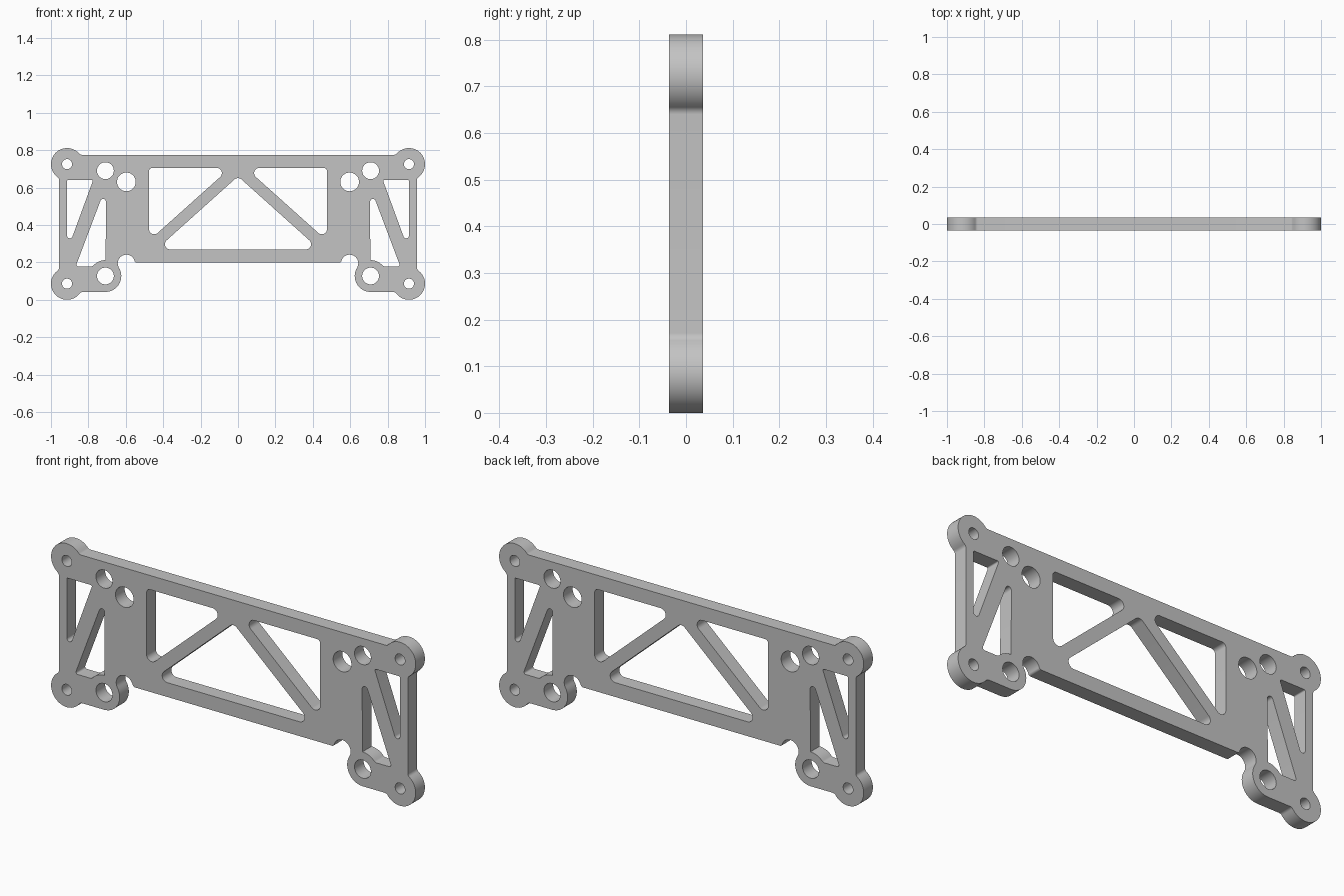
import bpy
import math
from mathutils import Vector

cube = bpy.data.objects.get("Cube")
if cube:
    bpy.data.objects.remove(cube, do_unlink=True)

HALF_THICK = 0.036
TOP, BOTTOM, SIDE, FOOT = 0.775, 0.198, 0.957, 0.042
BOSS_R, LUG_R, BLEND = 0.086, 0.085, 0.02


def polar(c, r, deg):
    a = math.radians(deg)
    return Vector((c[0] + r * math.cos(a), c[1] + r * math.sin(a)))


def arc(c, r, start, end):
    n = max(2, math.ceil(abs(end - start) / 7.5))
    return [polar(c, r, start + (end - start) * i / n) for i in range(n + 1)]


def circle(c, r):
    return arc(c, r, 0, 360)[:-1]


def blend_angle(d, big, r):
    """Angle from an edge's normal to the centre of the fillet joining edge and circle."""
    return math.degrees(math.acos((d + r) / (big + r)))


def rounded(corners):
    """Closed polygon from (x, z, radius) corners."""
    out = []
    for i, (x, z, r) in enumerate(corners):
        p = Vector((x, z))
        if r == 0:
            out.append(p)
            continue
        u = (Vector(corners[i - 1][:2]) - p).normalized()
        v = (Vector(corners[(i + 1) % len(corners)][:2]) - p).normalized()
        half = u.angle(v) / 2
        c = p + (u + v).normalized() * (r / math.sin(half))
        t = r / math.tan(half)
        s, e = p + u * t - c, p + v * t - c
        a0 = math.degrees(math.atan2(s.y, s.x))
        a1 = math.degrees(math.atan2(e.y, e.x))
        out += arc(c, r, a0, a0 + (a1 - a0 + 180) % 360 - 180)
    return out


def corner_boss(c, n1, d1, n2, d2):
    """Round ear between two edges, with a fillet at each end."""
    s = n1 + blend_angle(d1, BOSS_R, BLEND)
    e = n2 - blend_angle(d2, BOSS_R, BLEND)
    reach = BOSS_R + BLEND
    return (arc(polar(c, reach, s), BLEND, n1 + 180, s + 180)
            + arc(c, BOSS_R, s, e)[1:]
            + arc(polar(c, reach, e), BLEND, e + 180, n2 + 180)[1:])


def mirrored(pts):
    return [Vector((-p.x, p.y)) for p in reversed(pts)]


# Outline of one half, clockwise from the top edge
upper, lower = (0.914, 0.725), (0.914, 0.086)
lug, notch = (0.709, 0.127), (0.597, 0.195)
outline = corner_boss(upper, 90, TOP - upper[1], 0, SIDE - upper[0])
outline += corner_boss(lower, 0, SIDE - lower[0], -90, lower[1] - FOOT)

# Lower lug running into the round notch, then onto the bottom edge
to_notch = Vector(notch) - Vector(lug)
notch_r = to_notch.length - LUG_R
turn = math.degrees(math.atan2(to_notch.y, to_notch.x))
lip = 0.012
end = 90 + blend_angle(BOTTOM - notch[1], notch_r, lip)
outline += arc(lug, LUG_R, -90, turn - 360)
outline += arc(notch, notch_r, turn - 180, end)[1:]
outline += arc(polar(notch, notch_r + lip, end), lip, end + 180, 270)[1:]
loops = [outline + mirrored(outline)]

# Central triangular window
loops.append(rounded([(0, 0.66, 0.028), (0.436, 0.269, 0.028), (-0.436, 0.269, 0.028)]))

# Windows and bolt holes found on both halves
side_window = rounded([(0.041, 0.705, 0.028), (0.476, 0.705, 0.018), (0.476, 0.3155, 0.028)])
outer_window = rounded([(0.774, 0.641, 0.006), (0.914, 0.641, 0.006), (0.914, 0.259, 0.015)])

sill = 0.178
a = 90 - blend_angle(sill - lug[1], LUG_R, BLEND)
lug_edge = arc(polar(lug, LUG_R + BLEND, a), BLEND, 270, a + 180) + arc(lug, LUG_R, a, 91)[1:]
inner_window = rounded([(0.706, 0.607, 0.015), (0.868, sill, 0.01)]
                       + [(p.x, p.y, 0) for p in lug_edge])

holes = [circle(upper, 0.027), circle(lower, 0.027), circle(lug, 0.045),
         circle((0.709, 0.69), 0.045), circle((0.597, 0.63), 0.05)]
for loop in [side_window, outer_window, inner_window] + holes:
    loops += [loop, mirrored(loop)]

# Fill the loops as a flat curve and give it thickness
curve = bpy.data.curves.new("plate_profile", "CURVE")
curve.dimensions = "2D"
curve.fill_mode = "BOTH"
curve.extrude = HALF_THICK
for loop in loops:
    spline = curve.splines.new("POLY")
    spline.points.add(len(loop) - 1)
    for point, p in zip(spline.points, loop):
        point.co = (p.x, p.y, 0, 1)
    spline.use_cyclic_u = True

plate = bpy.data.objects.new("truss_plate", curve)
bpy.context.collection.objects.link(plate)
plate.rotation_euler.x = math.pi / 2
bpy.ops.object.select_all(action="DESELECT")
plate.select_set(True)
bpy.context.view_layer.objects.active = plate
bpy.ops.object.convert(target="MESH")
plate = bpy.context.view_layer.objects.active
bpy.ops.object.transform_apply(location=False, rotation=True, scale=False)

# Weld the faces to the rim and smooth the round walls
bpy.ops.object.mode_set(mode="EDIT")
bpy.ops.mesh.select_all(action="SELECT")
bpy.ops.mesh.remove_doubles(threshold=0.0002)
bpy.ops.mesh.normals_make_consistent(inside=False)
bpy.ops.object.mode_set(mode="OBJECT")
bpy.ops.object.shade_smooth_by_angle(angle=math.radians(30))

grey = bpy.data.materials.new("plain_grey")
grey.use_nodes = True
colour = (0.55, 0.55, 0.55, 1)
grey.diffuse_color = colour
grey.node_tree.nodes["Principled BSDF"].inputs["Base Color"].default_value = colour
plate.data.materials.clear()
plate.data.materials.append(grey)
